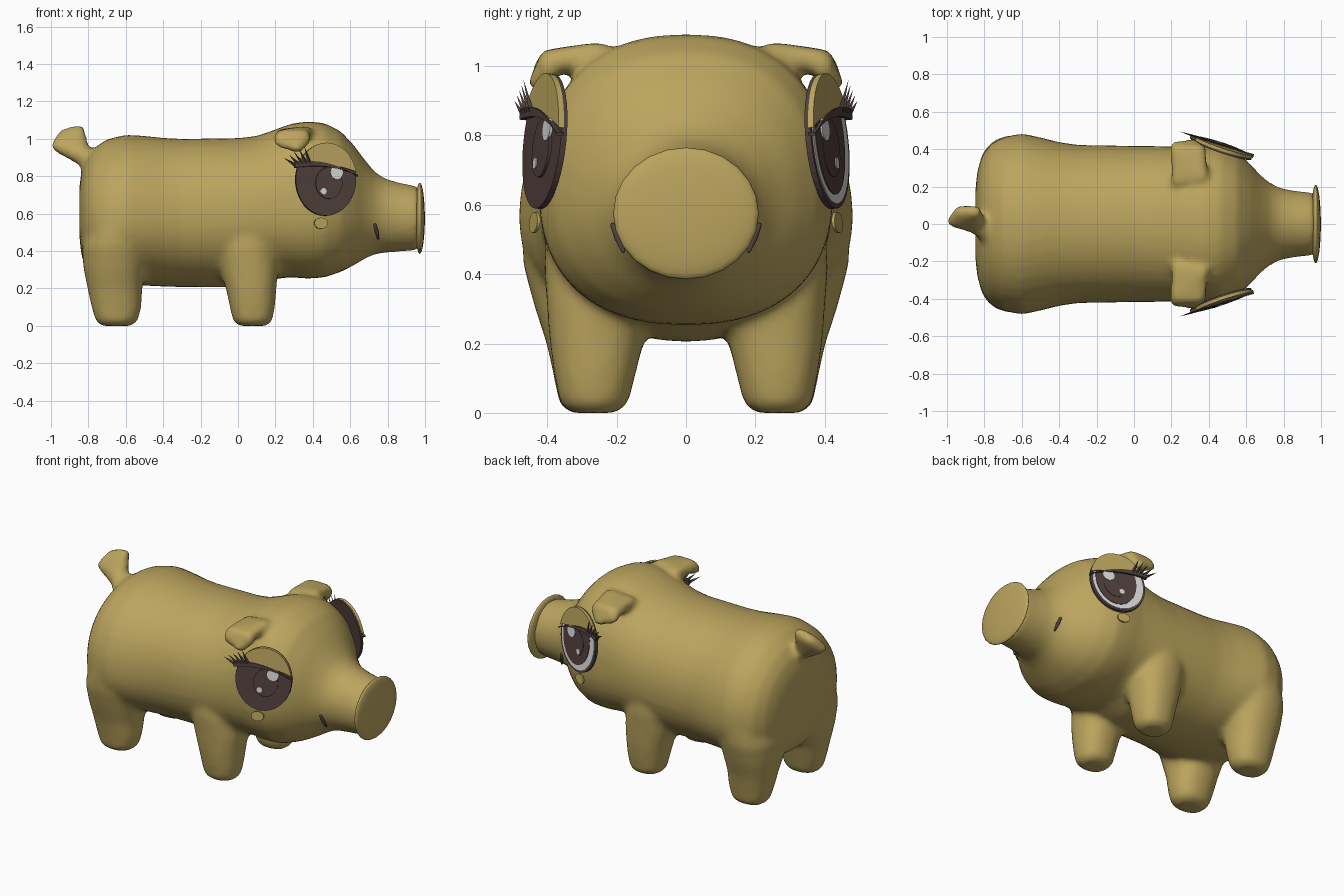
import bpy, bmesh
from math import sin, cos, pi, copysign
from mathutils import Vector, Matrix

cube = bpy.data.objects.get("Cube")
if cube:
    bpy.data.objects.remove(cube, do_unlink=True)


def material(name, rgb):
    m = bpy.data.materials.new(name)
    m.use_nodes = True
    m.diffuse_color = (*rgb, 1)
    bsdf = m.node_tree.nodes["Principled BSDF"]
    bsdf.inputs["Base Color"].default_value = (*rgb, 1)
    bsdf.inputs["Roughness"].default_value = 0.8
    return m


GOLD = material("golden skin", (0.50, 0.375, 0.112))
BROWN = material("dark brown", (0.08, 0.052, 0.046))
WHITE = material("eye white", (0.70, 0.70, 0.70))


def finish(bm, name, mat, smooth=False):
    bmesh.ops.recalc_face_normals(bm, faces=bm.faces)
    for f in bm.faces:
        f.smooth = smooth
    mesh = bpy.data.meshes.new(name)
    bm.to_mesh(mesh)
    bm.free()
    mesh.materials.append(mat)
    ob = bpy.data.objects.new(name, mesh)
    bpy.context.collection.objects.link(ob)
    return ob


def loft(bm, rings, n=40):
    """Closed skin over rings (centre, side axis, up axis, down axis, power)."""
    def bend(t, power):
        return copysign(abs(t) ** (2 / power), t)
    loops = []
    for c, a, up, down, power in rings:
        loop = []
        for i in range(n):
            s, t = (bend(f(2 * pi * i / n), power) for f in (sin, cos))
            loop.append(bm.verts.new(Vector(c) + Vector(a) * t + Vector(up if s > 0 else down) * abs(s)))
        loops.append(loop)
    for p, q in zip(loops, loops[1:]):
        for i in range(n):
            j = (i + 1) % n
            bm.faces.new((p[i], p[j], q[j], q[i]))
    bm.faces.new(loops[0])
    bm.faces.new(loops[-1])


def blob(bm, balls):
    """Convex hull around a few balls (x, y, z, radius)."""
    tmp = bmesh.new()
    for x, y, z, r in balls:
        bmesh.ops.create_icosphere(tmp, subdivisions=2, radius=r,
                                   matrix=Matrix.Translation((x, y, z)))
    points = [v.co.copy() for v in tmp.verts]
    tmp.clear()
    for p in points:
        tmp.verts.new(p)
    bmesh.ops.convex_hull(tmp, input=tmp.verts)
    bmesh.ops.delete(tmp, geom=[v for v in tmp.verts if not v.link_faces], context='VERTS')
    bmesh.ops.recalc_face_normals(tmp, faces=tmp.faces)
    mesh = bpy.data.meshes.new("hull")
    tmp.to_mesh(mesh)
    tmp.free()
    bm.from_mesh(mesh)
    bpy.data.meshes.remove(mesh)


# Body, head and snout: x, top, bottom, half width, height of widest point, power
body = [(-.848, .74, .48, .18, .6, 2), (-.838, .82, .38, .28, .58, 2.1), (-.815, .89, .31, .36, .57, 2.1),
        (-.77, .95, .26, .425, .56, 2.1), (-.7, .998, .23, .465, .56, 2.1),
        (-.6, 1.022, .22, .485, .56, 2.1), (-.5, 1.016, .215, .463, .56, 2.1),
        (-.4, 1.005, .21, .438, .57, 2.1), (-.3, 1.0, .207, .423, .58, 2.1),
        (0, 1.004, .205, .418, .59, 2.1), (.1, 1.015, .215, .417, .6, 2.15), (.2, 1.05, .25, .415, .61, 2.2),
        (.28, 1.08, .26, .415, .62, 2.3), (.37, 1.093, .252, .424, .64, 2.35), (.46, 1.085, .258, .424, .64, 2.35),
        (.55, 1.04, .288, .384, .64, 2.3), (.62, .965, .324, .322, .63, 2.2),
        (.68, .885, .36, .257, .61, 2.1), (.73, .825, .383, .217, .6, 2), (.78, .79, .39, .192, .59, 2),
        (.86, .765, .397, .177, .58, 2), (.97, .745, .405, .166, .575, 2)]
bm = bmesh.new()
loft(bm, [((x, 0, m), (0, w, 0), (0, 0, t - m), (0, 0, b - m), p) for x, t, b, w, m, p in body])

# Legs: height, centre x, centre y, half length, half width
front_leg = [(0, .08, .265, .075, .065), (.025, .078, .265, .105, .098), (.1, .077, .263, .12, .115),
             (.2, .07, .258, .135, .135), (.3, .06, .245, .155, .155), (.42, .045, .22, .165, .19),
             (.55, .04, .2, .12, .2)]
hind_leg = [(0, -.65, .27, .08, .065), (.025, -.648, .268, .112, .098), (.1, -.65, .265, .133, .115),
            (.2, -.658, .262, .146, .14), (.3, -.66, .255, .165, .18), (.42, -.655, .25, .18, .218),
            (.53, -.64, .23, .17, .245), (.65, -.63, .2, .12, .23)]
for side in (-1, 1):
    for leg in (front_leg, hind_leg):
        loft(bm, [((x, side * y, z), (l, 0, 0), (0, w, 0), (0, -w, 0), 2.3) for z, x, y, l, w in leg])
    # Folded ears
    blob(bm, [(.23, side * .23, 1.02, .033), (.23, side * .395, 1.012, .036),
              (.35, side * .395, 1.012, .036), (.37, side * .25, 1.04, .03)])
    blob(bm, [(.225, side * .395, 1.005, .034), (.36, side * .39, 1.0, .034),
              (.32, side * .425, .95, .03), (.22, side * .42, .98, .027)])

# Tail: a stem opening into a fan
blob(bm, [(-.76, -.06, .86, .06), (-.845, 0, .92, .054)])
blob(bm, [(-.845, 0, .915, .054), (-.965, .015, .963, .036), (-.93, .065, 1.02, .036),
          (-.85, .065, 1.04, .036)])

skin = finish(bm, "body", GOLD, True)
remesh = skin.modifiers.new("fuse", 'REMESH')
remesh.mode = 'VOXEL'
remesh.voxel_size = 0.018
remesh.use_smooth_shade = True
relax = skin.modifiers.new("soften", 'SMOOTH')
relax.factor = 0.5
relax.iterations = 8

# Snout disc
bm = bmesh.new()
bmesh.ops.create_uvsphere(bm, u_segments=24, v_segments=16, radius=1)
bm.transform(Matrix.Translation((.972, 0, .575)) @ Matrix.Diagonal((.027, .21, .19, 1))
             @ Matrix.Rotation(pi / 2, 4, 'Y'))
finish(bm, "snout_disc", GOLD, True)


def lid_line(u):
    return .08 - .11 * u - .77 * u * u


def ellipse(cu, cv, ru, rv, n=40):
    return [(cu + ru * cos(2 * pi * i / n), cv + rv * sin(2 * pi * i / n)) for i in range(n)]


def below_lid(points):
    return [(u, min(v, lid_line(u))) for u, v in points]


def plate(name, frame, points, w0, w1, mat):
    """Flat prism drawn in the eye frame, between depths w0 and w1."""
    bm = bmesh.new()
    low, top = [[bm.verts.new(frame @ Vector((u, v, w))) for u, v in points] for w in (w0, w1)]
    bm.faces.new(low)
    bm.faces.new(top)
    for i in range(len(points)):
        j = (i + 1) % len(points)
        bm.faces.new((low[i], low[j], top[j], top[i]))
    return finish(bm, name, mat)


for side, tag in ((-1, "near"), (1, "far")):
    # Eye frame: u forward, v up, w outward
    u_dir = Vector((.948, -side * .316, 0))
    v_dir = Vector((0, -side * .1, .995))
    w_dir = u_dir.cross(v_dir) * -side
    frame = Matrix((u_dir, v_dir, w_dir)).transposed().to_4x4()
    frame.translation = (.47, side * .412, .783)

    plate(tag + "_eye_base", frame, ellipse(0, 0, .17, .195), -.014, .003, BROWN)
    if side == 1:
        plate(tag + "_eye_white", frame, below_lid(ellipse(0, 0, .156, .182)), .001, .006, WHITE)
        plate(tag + "_iris", frame, below_lid(ellipse(.012, .01, .126, .165)), .003, .009, BROWN)
    plate(tag + "_pupil", frame, ellipse(.015, -.02, .075, .085), .002, .011, BROWN)
    plate(tag + "_large_glint", frame, below_lid(ellipse(.058, .036, .036, .036, 20)), .006, .014, WHITE)
    plate(tag + "_small_glint", frame, ellipse(-.018, -.065, .017, .017, 16), .006, .014, WHITE)

    # Half closed lid with a dark edge
    lid = [(u, max(v, lid_line(u))) for u, v in ellipse(0, 0, .17, .196)]
    plate(tag + "_eyelid", frame, lid, -.003, .013, GOLD)
    steps = [-.18 + .0355 * i for i in range(11)]
    edge = [(u, lid_line(u) + .016 - .3 * (u + .18) ** 2) for u in steps]
    edge += [(u, lid_line(u) - .014) for u in reversed(steps)]
    plate(tag + "_lid_edge", frame, edge, -.003, .019, BROWN)

    # Lashes sweep backward and up
    bm = bmesh.new()
    for i in range(5):
        u = -.175 + .02 * i
        base = Vector((u, lid_line(u), .010))
        tip = base + Vector((-.07 + .008 * i, .04 + .013 * i, .008 + .004 * i))
        ring = [bm.verts.new(frame @ (base + Vector(d) * .01))
                for d in ((1, .6, 0), (-1, -.6, 0), (0, 0, 1))]
        end = bm.verts.new(frame @ tip)
        bm.faces.new(ring)
        for k in range(3):
            bm.faces.new((ring[k], ring[(k + 1) % 3], end))
    finish(bm, tag + "_lashes", BROWN)

    # Cheek spot and mouth corner
    plate(tag + "_cheek_spot", frame, ellipse(-.025, -.235, .038, .03, 20), -.012, -.003, GOLD)
    bm = bmesh.new()
    blob(bm, [(.732, side * .21, .54, .008), (.741, side * .197, .505, .010),
              (.75, side * .181, .467, .006)])
    finish(bm, tag + "_mouth_corner", BROWN, True)
